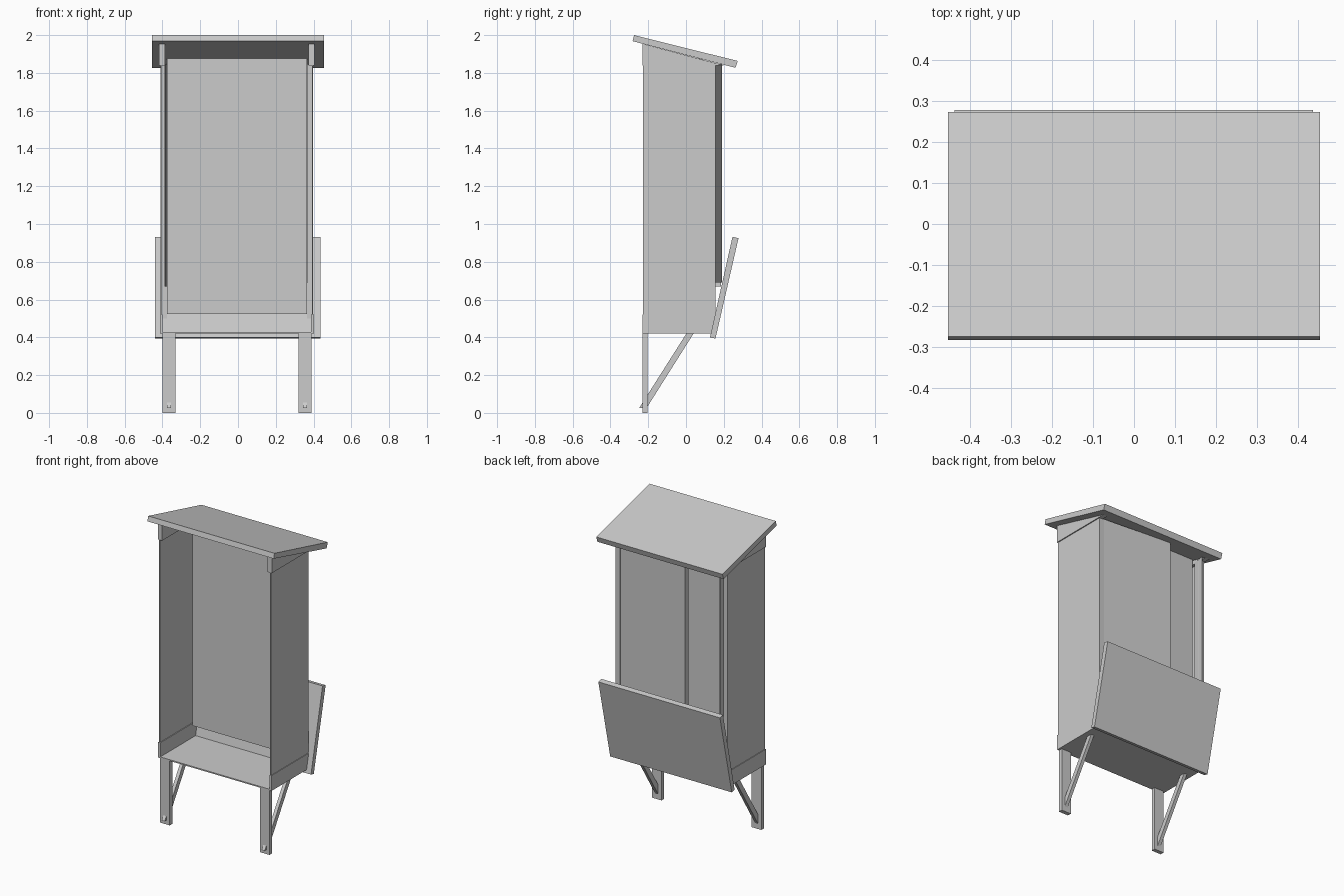
import bpy
import bmesh

cube = bpy.data.objects.get("Cube")
if cube:
    bpy.data.objects.remove(cube, do_unlink=True)

grey = bpy.data.materials.new("plain_grey")
grey.use_nodes = True
colour = (0.6, 0.6, 0.6, 1)
grey.diffuse_color = colour
grey.node_tree.nodes["Principled BSDF"].inputs["Base Color"].default_value = colour

MID = -0.006  # body centre line


def prism(name, outline, low, high, axis="x"):
    """Extrude a flat outline: (y, z) along x, or (x, y) along z."""
    bm = bmesh.new()
    place = (lambda p, d: (d, *p)) if axis == "x" else (lambda p, d: (*p, d))
    rings = [[bm.verts.new(place(p, d)) for p in outline] for d in (low, high)]
    bm.faces.new(rings[0])
    bm.faces.new(rings[1])
    n = len(outline)
    for i in range(n):
        j = (i + 1) % n
        bm.faces.new((rings[0][i], rings[0][j], rings[1][j], rings[1][i]))
    bmesh.ops.recalc_face_normals(bm, faces=bm.faces)
    mesh = bpy.data.meshes.new(name)
    bm.to_mesh(mesh)
    bm.free()
    mesh.materials.append(grey)
    obj = bpy.data.objects.new(name, mesh)
    bpy.context.collection.objects.link(obj)
    return obj


def box(name, x0, x1, y0, y1, z0, z1):
    return prism(name, [(y0, z0), (y1, z0), (y1, z1), (y0, z1)], x0, x1)


def side_pair(name, outline, inner, outer):
    """The same outline on both sides of the body."""
    for label, s in (("left", 1), ("right", -1)):
        a, b = sorted((MID + s * inner, MID + s * outer))
        prism(f"{label}_{name}", outline, a, b)


def rect(y0, y1, z0, z1):
    return [(y0, z0), (y1, z0), (y1, z1), (y0, z1)]


# Sloping roof board and leaning rear board
prism("roof", [(-0.275, 2.0), (-0.283, 1.968), (0.262, 1.827), (0.274, 1.863)],
      -0.455, 0.455)
prism("leaning_board", [(0.127, 0.40), (0.156, 0.393), (0.278, 0.925), (0.246, 0.932)],
      -0.439, 0.437)

# Cabinet: floor, side walls, rear flanges, lower rails, roof gussets
box("floor", MID - 0.4, MID + 0.4, -0.23, 0.135, 0.42, 0.428)
side_pair("wall", rect(-0.228, 0.157, 0.42, 1.845), 0.398, 0.404)
side_pair("rear_flange", rect(0.147, 0.157, 0.5, 1.845), 0.371, 0.4)
side_pair("lower_rail", rect(-0.23, 0.155, 0.42, 0.52), 0.393, 0.408)
side_pair("gusset", [(-0.23, 1.84), (0.2, 1.84), (-0.23, 1.954)], 0.38, 0.411)

# Rear panel and the door leaf standing slightly ajar
prism("rear_panel", [(0.07, 0.523), (0.09, 0.523), (0.09, 1.87), (0.07, 1.876)],
      MID - 0.371, MID + 0.371)
prism("door_leaf", [(0.37, 0.115), (0.37, 0.152), (-0.125, 0.19), (-0.125, 0.153)],
      0.69, 1.847, "z")
prism("door_stop", [(-0.39, 0.1), (-0.385, 0.1), (-0.372, 0.185), (-0.377, 0.185)],
      0.67, 1.847, "z")

# Legs with slanted braces
side_pair("leg", rect(-0.23, -0.204, 0.003, 0.42), 0.325, 0.394)
side_pair("leg_brace", [(-0.247, 0.027), (-0.208, 0.027), (0.04, 0.42), (0.002, 0.42)],
          0.349, 0.371)
for obj in bpy.data.objects:
    if obj.name.endswith("_leg"):
        for v in obj.data.vertices:
            if v.co.z < 0.01:
                v.co.z = 0
